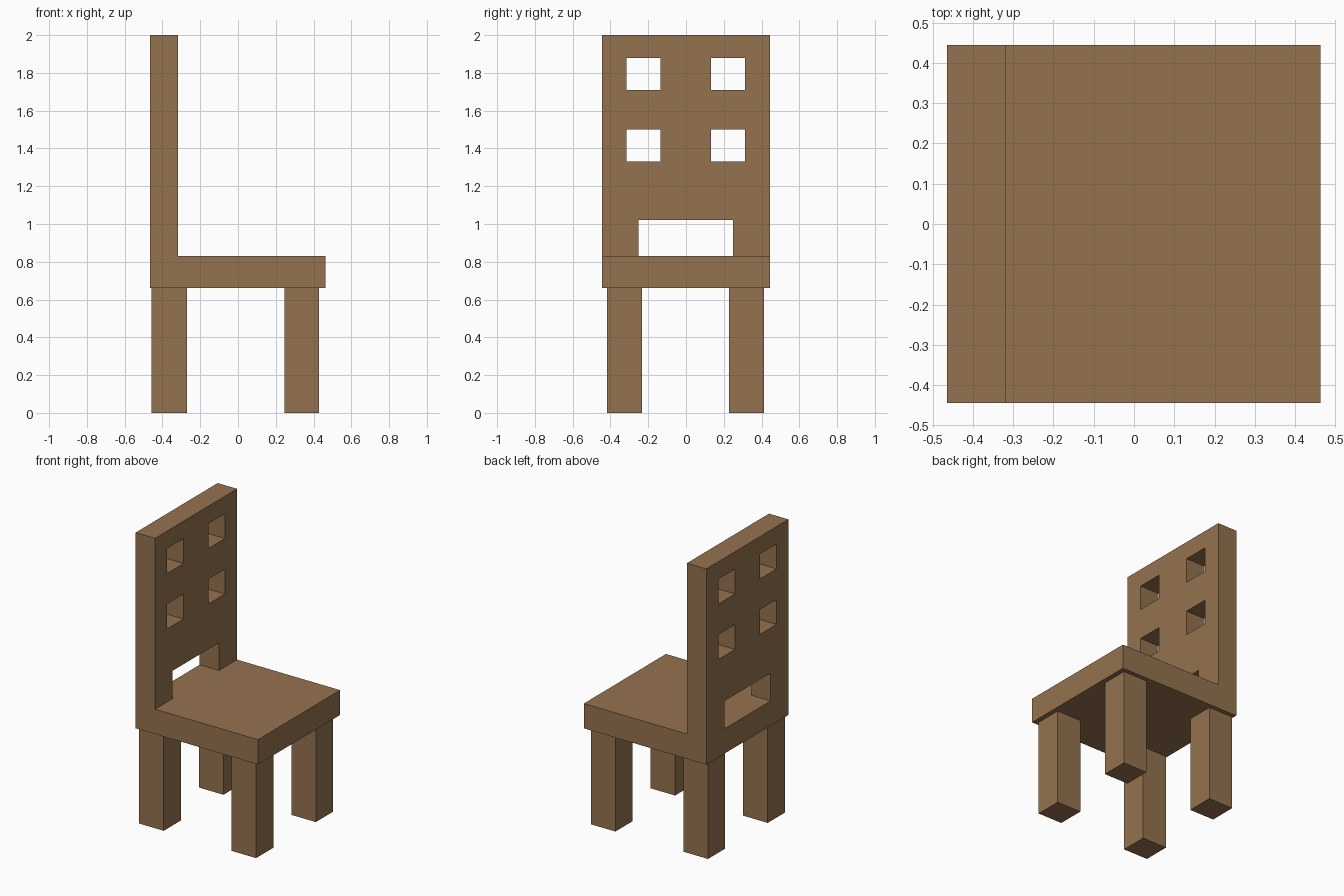
import bpy, bmesh

if "Cube" in bpy.data.objects:
    bpy.data.objects.remove(bpy.data.objects["Cube"])

wood = bpy.data.materials.new("brown_wood")
wood.diffuse_color = (0.30, 0.17, 0.08, 1.0)
wood.use_nodes = True
wood.node_tree.nodes["Principled BSDF"].inputs["Base Color"].default_value = wood.diffuse_color


def add_object(name, bm):
    bmesh.ops.recalc_face_normals(bm, faces=bm.faces)
    mesh = bpy.data.meshes.new(name)
    bm.to_mesh(mesh)
    bm.free()
    mesh.materials.append(wood)
    obj = bpy.data.objects.new(name, mesh)
    bpy.context.collection.objects.link(obj)
    return obj


def box(name, x, y, z):
    bm = bmesh.new()
    bmesh.ops.create_cube(bm, size=1)
    for v in bm.verts:
        v.co = [lo + (c + 0.5) * (hi - lo) for c, (lo, hi) in zip(v.co, (x, y, z))]
    return add_object(name, bm)


SEAT_BOTTOM, SEAT_TOP = 0.66, 0.83

# Seat slab
box("seat", (-0.465, 0.463), (-0.444, 0.444), (SEAT_BOTTOM, SEAT_TOP))

# Four square legs
for row, x in (("back", (-0.457, -0.27)), ("front", (0.245, 0.43))):
    for side, y in (("right", (-0.418, -0.232)), ("left", (0.228, 0.414))):
        box(f"{row}_{side}_leg", x, y, (0, SEAT_BOTTOM))

# Backrest panel: grid of cells with the openings left out, then thickened
openings = [(-0.252, 0.249, SEAT_TOP, 1.02)]
for y0, y1 in ((-0.315, -0.136), (0.133, 0.312)):
    for z0, z1 in ((1.33, 1.50), (1.71, 1.88)):
        openings.append((y0, y1, z0, z1))
ys = sorted({-0.444, 0.444} | {y for o in openings for y in o[:2]})
zs = sorted({SEAT_TOP, 2.0} | {z for o in openings for z in o[2:]})

bm = bmesh.new()
grid = [[bm.verts.new((-0.465, y, z)) for z in zs] for y in ys]
for i in range(len(ys) - 1):
    for j in range(len(zs) - 1):
        cy, cz = (ys[i] + ys[i + 1]) / 2, (zs[j] + zs[j + 1]) / 2
        if not any(a < cy < b and c < cz < d for a, b, c, d in openings):
            bm.faces.new((grid[i][j], grid[i + 1][j], grid[i + 1][j + 1], grid[i][j + 1]))
bmesh.ops.delete(bm, geom=[v for v in bm.verts if not v.link_faces], context='VERTS')
front = bmesh.ops.extrude_face_region(bm, geom=bm.faces[:], use_keep_orig=True)["geom"]
bmesh.ops.translate(bm, vec=(0.147, 0, 0),
                    verts=[g for g in front if isinstance(g, bmesh.types.BMVert)])
add_object("backrest", bm)
